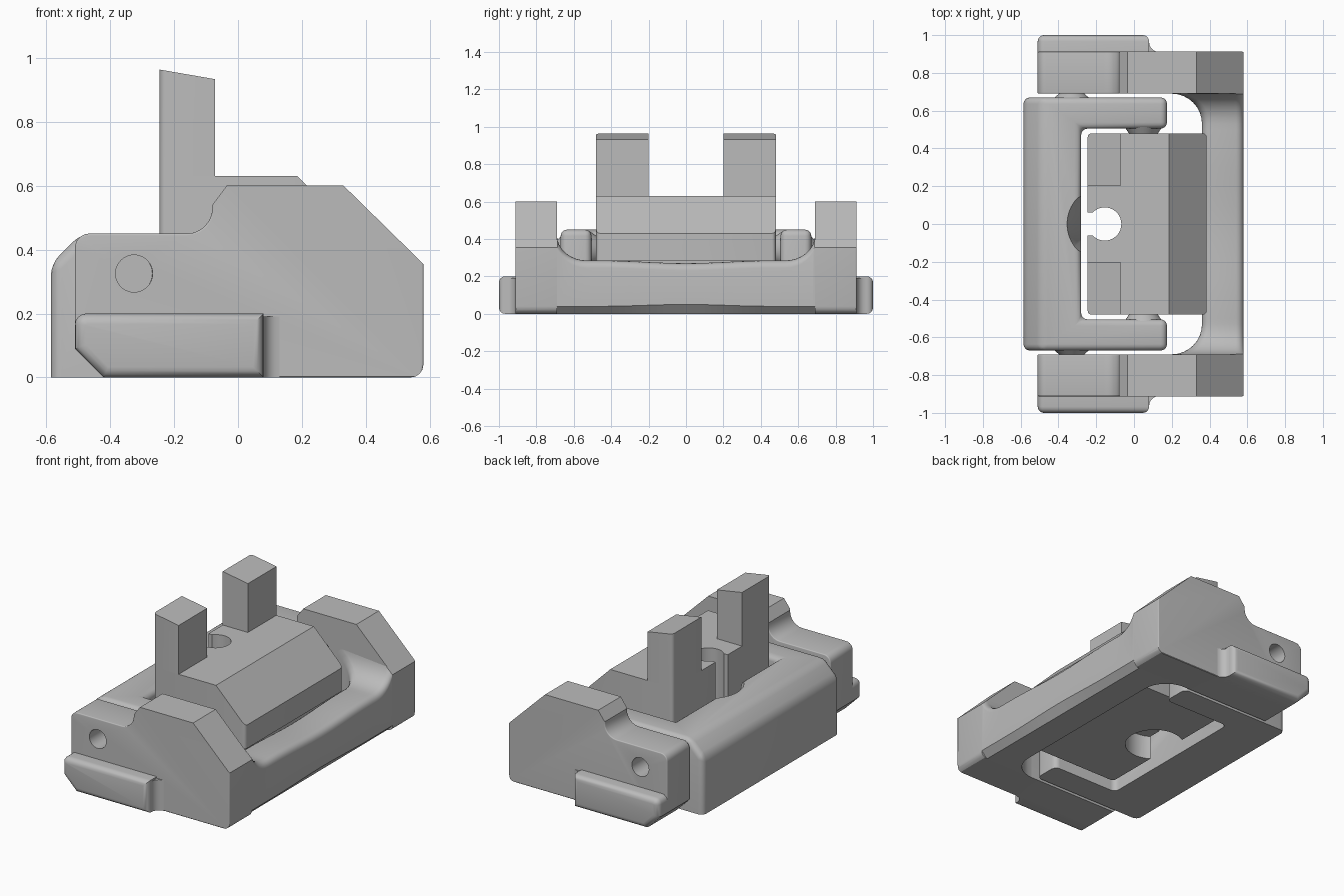
import bpy, bmesh, math
from math import sin, cos, pi, sqrt

if "Cube" in bpy.data.objects:
    bpy.data.objects.remove(bpy.data.objects["Cube"])

grey = bpy.data.materials.new("plain_grey")
grey.diffuse_color = (0.5, 0.5, 0.5, 1)
grey.use_nodes = True
grey.node_tree.nodes["Principled BSDF"].inputs["Base Color"].default_value = grey.diffuse_color
parts, cutters = [], []


def finish(name, bm, cutter=False):
    bmesh.ops.recalc_face_normals(bm, faces=bm.faces)
    me = bpy.data.meshes.new(name)
    bm.to_mesh(me)
    bm.free()
    me.materials.append(grey)
    ob = bpy.data.objects.new(name, me)
    bpy.context.collection.objects.link(ob)
    ob.hide_render = cutter
    (cutters if cutter else parts).append(ob)
    return ob


def prism(pts, axis, lo, hi):
    """Extrude a 2D outline along y (points are x,z) or z (points are x,y)."""
    bm = bmesh.new()
    place = (lambda p, d: (p[0], d, p[1])) if axis == 'y' else (lambda p, d: (p[0], p[1], d))
    a = [bm.verts.new(place(p, lo)) for p in pts]
    b = [bm.verts.new(place(p, hi)) for p in pts]
    bm.faces.new(a)
    bm.faces.new(b)
    for i in range(len(pts)):
        j = (i + 1) % len(pts)
        bm.faces.new((a[i], a[j], b[j], b[i]))
    bmesh.ops.recalc_face_normals(bm, faces=bm.faces)
    return bm


def soften(bm, rule, width, segments=4):
    edges = [e for e in bm.edges if rule(e.verts[0].co, e.verts[1].co)]
    bmesh.ops.bevel(bm, geom=edges, offset=width, segments=segments, profile=0.5,
                    affect='EDGES', clamp_overlap=True)


def arc(cx, cy, r, a0, a1, n=6):
    return [(cx + r * cos(math.radians(a0 + (a1 - a0) * i / n)),
             cy + r * sin(math.radians(a0 + (a1 - a0) * i / n))) for i in range(n + 1)]


def disc(cx, cy, r):
    return arc(cx, cy, r, 0, 360, 40)[:-1]


def cone_y(x, z, y0, y1, r0, r1):
    bm = prism(disc(x, z, 1), 'y', y0, y1)
    for v in bm.verts:
        r = r0 if abs(v.co.y - y0) < 1e-5 else r1
        v.co.x, v.co.z = x + (v.co.x - x) * r, z + (v.co.z - z) * r
    return bm


def cut(ob, cutter):
    m = ob.modifiers.new("cut", 'BOOLEAN')
    m.operation, m.solver, m.object = 'DIFFERENCE', 'EXACT', cutter


def mirror(ob):
    ob.modifiers.new("mirror", 'MIRROR').use_axis = (False, True, False)


# Outer frame side arms with a pivot hole
outline = ([(-0.42, 0), (-0.51, 0.09)] + arc(-0.465, 0.405, 0.045, 180, 90)
           + arc(-0.16, 0.53, 0.08, -90, 0)
           + [(-0.08, 0.54), (-0.035, 0.6), (0.33, 0.6), (0.58, 0.355)]
           + arc(0.54, 0.04, 0.04, 0, -90, 4))
bm = prism(outline, 'y', 0.69, 0.912)
soften(bm, lambda a, b: abs(a.y - b.y) < 1e-4 and (
    (max(a.x, b.x) < -0.07 and max(a.z, b.z) > 0.01 and min(a.z, b.z) > 0.05)
    or (a.y > 0.9 and min(a.x, b.x) > 0.575)), 0.03)
soften(bm, lambda a, b: a.y > 0.91 and b.y > 0.91 and max(a.z, b.z) < 0.001, 0.02, 1)
arm = finish("frame_arm", bm)
cut(arm, finish("pivot_cutter", prism(disc(-0.325, 0.325, 0.058), 'y', 0.6, 1.0), True))
mirror(arm)

# Rounded foot rails on the outside of the arms
rail_outline = ([(-0.42, 0), (-0.51, 0.09)] + arc(-0.475, 0.165, 0.035, 180, 90, 4)
                + [(0.08, 0.2), (0.08, 0)])
bm = prism(rail_outline, 'y', 0.88, 1.0)
soften(bm, lambda a, b: a.y > 0.99 and b.y > 0.99, 0.033)
mirror(finish("foot_rail", bm))
flare = [(0.04, 0.9), (0.04, 0.965), (0.08, 0.965)] + arc(0.13, 0.962, 0.05, 180, 270, 5) + [(0.13, 0.9)]
mirror(finish("rail_flare", prism(flare, 'z', 0, 0.19)))

# Cross bar: lofted sections that flare into the arms
tops = [0.53 + 0.16 * sin(pi / 2 * i / 8) for i in range(9)] + [0.72]
mids = [0.1 * i - 0.5 for i in range(11)]
bm = bmesh.new()
rings = []
for y in [-t for t in reversed(tops)] + mids + tops:
    t = min(1, max(0, (abs(y) - 0.53) / 0.16))
    f = 1 - sqrt(max(0, 1 - t * t))
    dip = 0.5 + 0.5 * cos(pi * min(1, abs(y) / 0.45))
    xi, zt, r = 0.36 - 0.16 * f, 0.285 + 0.135 * f - 0.015 * dip, 0.04
    low = 0.04 + 0.01 * dip
    section = ([(xi, 0), (0.54, 0), (0.58, low)]
               + arc(0.58 - r, zt - r, r, 0, 90, 4) + arc(xi + r, zt - r, r, 90, 180, 4))
    rings.append([bm.verts.new((x, y, min(z, 0.6 - 0.98 * (x - 0.33)))) for x, z in section])
for p, q in zip(rings, rings[1:]):
    for i in range(len(p)):
        j = (i + 1) % len(p)
        bm.faces.new((p[i], p[j], q[j], q[i]))
bm.faces.new(rings[0])
bm.faces.new(rings[-1])
finish("cross_bar", bm)

# U-shaped cradle
plan = [(-0.585, -0.67), (0.175, -0.67), (0.175, -0.505), (-0.28, -0.505),
        (-0.28, 0.505), (0.175, 0.505), (0.175, 0.67), (-0.585, 0.67)]
bm = prism(plan, 'z', 0, 0.45)
soften(bm, lambda a, b: max(a.x, b.x) < -0.58 and min(a.z, b.z) > 0.44, 0.095, 1)
soften(bm, lambda a, b: max(a.z, b.z) > 0.01, 0.034)
cradle = finish("cradle", bm)
bm = prism(disc(-0.155, 0, 1), 'z', 0.12, 0.47)
for v in bm.verts:
    r = 0.205 if v.co.z > 0.3 else 0.11
    v.co.x, v.co.y = -0.155 + (v.co.x + 0.155) * r, v.co.y * r
cut(cradle, finish("scoop_cutter", bm, True))

# Centre block with an overhanging rear lip
profile = [(-0.245, 0.05), (0.31, 0.05), (0.31, 0.285), (0.385, 0.285),
           (0.385, 0.43), (0.185, 0.63), (-0.245, 0.63)]
bm = prism(profile, 'y', -0.48, 0.48)
soften(bm, lambda a, b: abs(a.y - b.y) < 1e-4 and abs(a.x - b.x) < 1e-4
       and (a.x > 0.38 or a.x < -0.24), 0.02, 3)
block = finish("centre_block", bm)
cut(block, finish("hole_cutter", prism(disc(-0.155, 0, 0.088), 'z', -0.1, 0.8), True))
cut(block, finish("counterbore_cutter", prism(disc(-0.155, 0, 0.17), 'z', -0.1, 0.2), True))
slit = [(-0.4, -0.06), (-0.19, -0.06), (-0.19, 0.06), (-0.4, 0.06)]
cut(block, finish("slit_cutter", prism(slit, 'z', -0.2, 0.9), True))

# Upright posts with slanted tops
bm = prism([(-0.245, 0.63), (-0.072, 0.63), (-0.072, 0.933), (-0.245, 0.963)], 'y', 0.2, 0.48)
soften(bm, lambda a, b: abs(a.x - b.x) < 1e-4 and min(a.y, b.y) > 0.47 and a.x < -0.2, 0.02, 3)
mirror(finish("post", bm))

# Pivot bosses between frame, cradle and block
mirror(finish("outer_boss", cone_y(-0.33, 0.325, 0.66, 0.695, 0.1, 0.062)))
mirror(finish("inner_boss", cone_y(0.05, 0.34, 0.47, 0.515, 0.07, 0.1)))

# Apply modifiers and shade
for ob in parts:
    bpy.ops.object.select_all(action='DESELECT')
    bpy.context.view_layer.objects.active = ob
    ob.select_set(True)
    bpy.ops.object.convert(target='MESH')
    bpy.ops.object.shade_smooth_by_angle(angle=math.radians(32))
for c in cutters:
    bpy.data.objects.remove(c)
